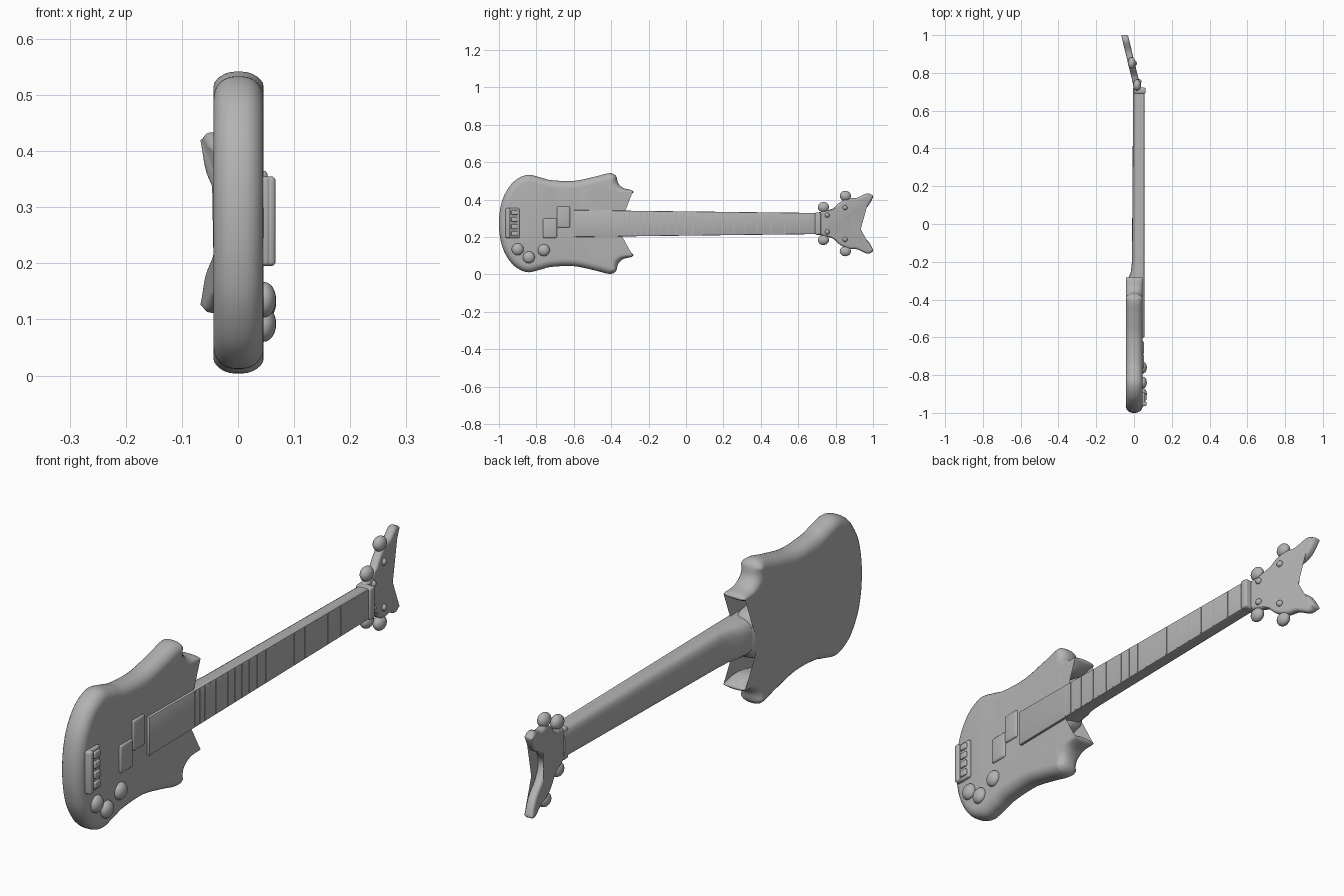
import bpy, bmesh, math
from mathutils import Vector

if "Cube" in bpy.data.objects:
    bpy.data.objects.remove(bpy.data.objects["Cube"], do_unlink=True)

ZC = 0.2725  # height of the instrument's centre line

grey = bpy.data.materials.new("plain_grey")
grey.use_nodes = True
grey.diffuse_color = (0.45, 0.45, 0.45, 1)
grey.node_tree.nodes["Principled BSDF"].inputs["Base Color"].default_value = (0.45, 0.45, 0.45, 1)


def finish(name, bm, angle=40):
    bmesh.ops.recalc_face_normals(bm, faces=bm.faces)
    me = bpy.data.meshes.new(name)
    bm.to_mesh(me)
    bm.free()
    me.materials.append(grey)
    ob = bpy.data.objects.new(name, me)
    bpy.context.collection.objects.link(ob)
    bpy.ops.object.select_all(action='DESELECT')
    ob.select_set(True)
    bpy.context.view_layer.objects.active = ob
    bpy.ops.object.shade_smooth_by_angle(angle=math.radians(angle))
    return ob


def smooth_outline(half, steps=6):
    """Mirror a half outline and round it with a closed spline."""
    pts = half + [(y, -w) for y, w in reversed(half[1:-1])]
    pts = [Vector(p) for p in pts]
    n, out = len(pts), []
    for i in range(n):
        a, b, c, d = (pts[(i + k) % n] for k in (-1, 0, 1, 2))
        for s in range(steps):
            t = s / steps
            out.append(0.5 * (2 * b + (c - a) * t + (2 * a - 5 * b + 4 * c - d) * t * t
                              + (3 * b - a - 3 * c + d) * t ** 3))
    return out


def rounded_slab(name, half, half_thick, radius, centre_x):
    """Slab with rounded rims; the rim narrows where the outline is thin."""
    pts = smooth_outline(half)
    n = len(pts)
    inward, rim = [], []
    for i, p in enumerate(pts):
        t = (pts[(i + 1) % n] - pts[i - 1]).normalized()
        nrm = Vector((t.y, -t.x))
        r = radius
        for q in pts:
            d = q - p
            if d.dot(nrm) > 1e-5:
                r = min(r, 0.85 * d.length_squared / (2 * d.dot(nrm)))
        inward.append(nrm)
        rim.append(r)
    for _ in range(3):
        rim = [min(rim[i], (rim[i - 1] + rim[i] + rim[(i + 1) % n]) / 3) for i in range(n)]
    bm = bmesh.new()
    rings = []
    for side in (-1, 1):
        angles = [k * math.pi / 12 for k in range(7)]
        for a in (reversed(angles) if side < 0 else angles):
            x = side * (half_thick - radius + radius * math.sin(a))
            ring = []
            for p, m, r in zip(pts, inward, rim):
                q = p + m * r * (1 - math.cos(a))
                ring.append(bm.verts.new((centre_x(q.x) + x, q.x, ZC + q.y)))
            rings.append(ring)
    for r0, r1 in zip(rings, rings[1:]):
        for i in range(n):
            j = (i + 1) % n
            bm.faces.new((r0[i], r0[j], r1[j], r1[i]))
    caps = [bm.faces.new(rings[0]), bm.faces.new(rings[-1])]
    bmesh.ops.triangulate(bm, faces=caps)
    return finish(name, bm)


def block(name, x0, x1, y0, y1, z0, z1, bevel=0.006):
    bm = bmesh.new()
    bmesh.ops.create_cube(bm, size=1)
    for v in bm.verts:
        v.co = ((x0 + x1) / 2 + v.co.x * (x1 - x0),
                (y0 + y1) / 2 + v.co.y * (y1 - y0),
                (z0 + z1) / 2 + v.co.z * (z1 - z0))
    if bevel:
        bmesh.ops.bevel(bm, geom=bm.edges[:], offset=bevel, segments=3, profile=0.5, affect='EDGES')
    return finish(name, bm)


def blob(name, centre, radii):
    bm = bmesh.new()
    bmesh.ops.create_uvsphere(bm, u_segments=20, v_segments=12, radius=1)
    for v in bm.verts:
        v.co = [c + a * r for c, a, r in zip(centre, v.co, radii)]
    return finish(name, bm, 60)


# Body with two hooked horns
body_half = [(-1, 0), (-.993, .08), (-.97, .155), (-.92, .225), (-.85, .26), (-.78, .247),
             (-.72, .232), (-.6, .228), (-.49, .25), (-.41, .269), (-.375, .255),
             (-.362, .215), (-.335, .19), (-.288, .177), (-.287, .16), (-.345, .138),
             (-.42, .146), (-.475, .155), (-.48, .135), (-.42, .1), (-.345, .076), (-.32, 0)]
rounded_slab("body", body_half, 0.0445, 0.038, lambda y: 0.001)


# Neck: rounded back that thickens into the heel
def neck_half_width(y):
    return 0.069 - 0.0125 * (y + 0.35) / 1.05


bm = bmesh.new()
rings = []
for y, back in [(-.46, -.038), (-.34, -.038), (-.29, -.03), (-.25, -.016), (-.2, -.011),
                (.2, -.008), (.66, -.005), (.72, -.005)]:
    w = neck_half_width(y)
    ring = [bm.verts.new((.045, y, ZC + w)), bm.verts.new((.045, y, ZC - w))]
    for k in range(13):
        a = math.pi * k / 12
        c, s = math.cos(a), math.sin(a)
        ring.append(bm.verts.new((.028 + (back - .028) * s ** 0.6, y,
                                  ZC - w * math.copysign(abs(c) ** 0.7, c))))
    rings.append(ring)
for r0, r1 in zip(rings, rings[1:]):
    for i in range(len(r0)):
        j = (i + 1) % len(r0)
        bm.faces.new((r0[i], r0[j], r1[j], r1[i]))
bm.faces.new(rings[0])
bm.faces.new(rings[-1])
finish("neck", bm)

# Fingerboard, tapering with the neck
bm = bmesh.new()
bmesh.ops.create_cube(bm, size=1)
for v in bm.verts:
    y = -.6 if v.co.y < 0 else .70
    v.co = (.04 if v.co.x < 0 else .055, y, ZC + math.copysign(neck_half_width(y), v.co.z))
bmesh.ops.bevel(bm, geom=bm.edges[:], offset=.004, segments=2, profile=0.5, affect='EDGES')
finish("fingerboard", bm)

# Frets
for k in range(1, 21):
    y = -.80 + 1.49 * 2 ** (-k / 12)
    w = neck_half_width(y) - .004
    block(f"fret_{k}", .052, .0565, y - .003, y + .003, ZC - w, ZC + w, 0)
block("nut", .0, .062, .69, .722, ZC - .06, ZC + .06, .008)


# Swept-back forked headstock
def head_x(y):
    return .018 - .243 * (y - .72)


head_half = [(.69, 0), (.695, .05), (.74, .068), (.785, .08), (.825, .115), (.87, .135),
             (.915, .138), (.965, .16), (.99, .155), (1.0, .14), (.968, .088), (.91, .05), (.882, 0)]
rounded_slab("headstock", head_half, 0.018, 0.014, head_x)

# Tuners and string posts, mirrored across the centre line
for side, label in ((1, "upper"), (-1, "lower")):
    for i, (y, w) in enumerate([(.735, .088), (.852, .148)]):
        blob(f"{label}_tuner_{i}", (head_x(y) + .002, y, ZC + side * w), (.021, .03, .027))
    for i, (y, w) in enumerate([(.755, .045), (.85, .085)]):
        blob(f"{label}_string_post_{i}", (head_x(y) + .016, y, ZC + side * w), (.014, .013, .013))

# Bridge with saddles
block("bridge", .03, .058, -.965, -.89, .195, .355, .008)
block("bridge_tail", .03, .067, -.963, -.94, .195, .355, .008)
for i in range(4):
    z = .219 + i * .0375
    block(f"saddle_{i}", .04, .066, -.935, -.90, z - .013, z + .013, .005)

# Split pickup in two offset halves
block("lower_pickup", .03, .053, -.765, -.69, .195, .30, .008)
block("upper_pickup", .03, .053, -.69, -.62, .25, .365, .008)

# Control knobs
for i, (y, z) in enumerate([(-.90, .135), (-.84, .092), (-.76, .13)]):
    blob(f"control_knob_{i}", (.046, y, z), (.022, .032, .032))
